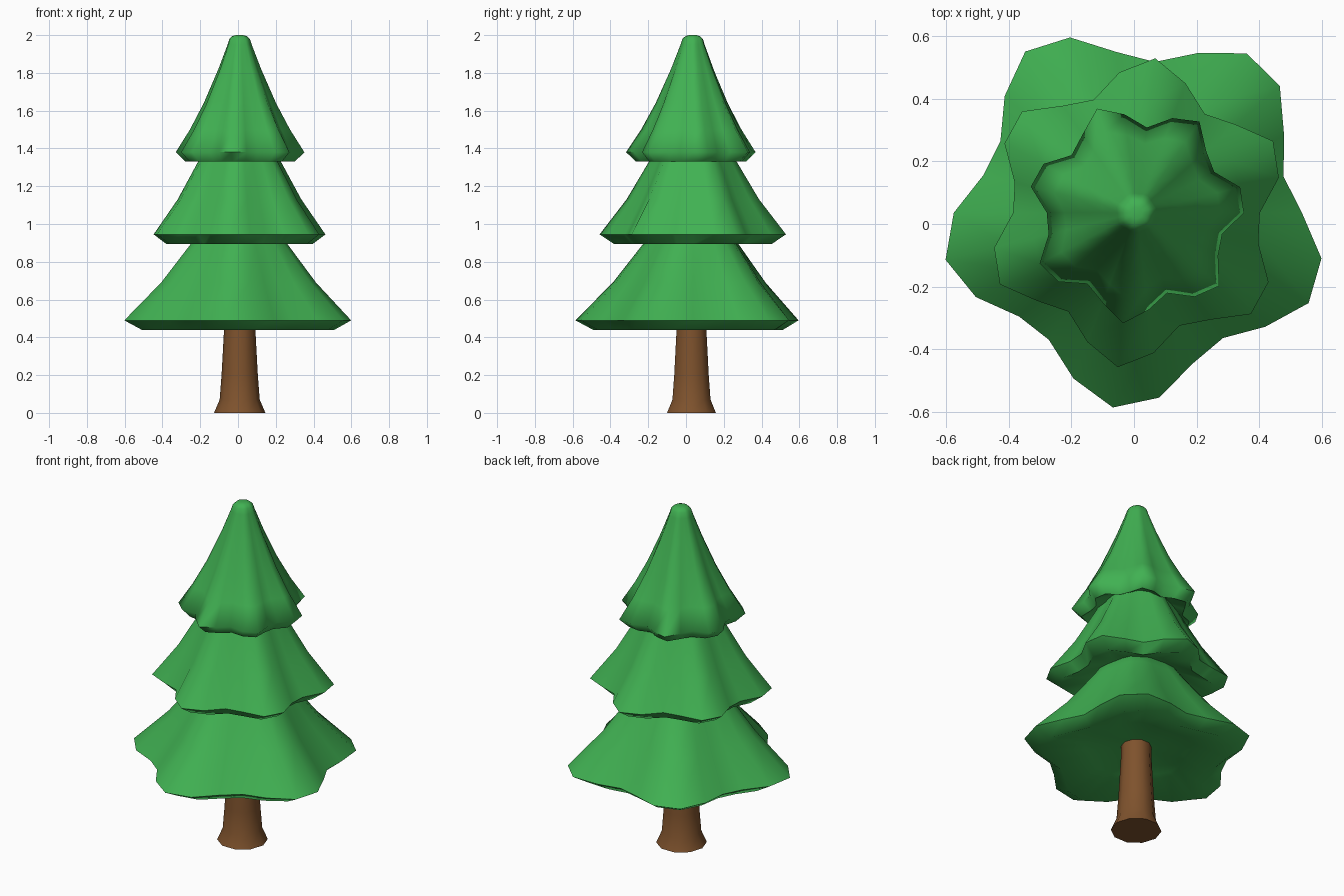
import bpy
import bmesh
from math import cos, sin, radians, tau

default = bpy.data.objects.get("Cube")
if default:
    bpy.data.objects.remove(default, do_unlink=True)


def make_material(name, colour):
    mat = bpy.data.materials.new(name)
    mat.use_nodes = True
    mat.diffuse_color = colour
    bsdf = mat.node_tree.nodes["Principled BSDF"]
    bsdf.inputs["Base Color"].default_value = colour
    bsdf.inputs["Roughness"].default_value = 0.9
    return mat


leaf_green = make_material("leaf green", (0.052, 0.44, 0.085, 1))
bark_brown = make_material("bark brown", (0.21, 0.085, 0.026, 1))


def lathe(name, profile, sides, centre, material, lobes=0, phase=0.0, wave=0.0):
    """Revolve (radius, z) pairs; the radius swells into lobes that fade inward."""
    bm = bmesh.new()
    widest = max(r for r, z in profile)
    rings = []
    for r, z in profile:
        ring = []
        for i in range(sides):
            a = tau * i / sides
            fade = (r / widest) ** 0.8
            swell = 1 + wave * fade * cos(lobes * (a - radians(phase)))
            ring.append(bm.verts.new((r * swell * cos(a), r * swell * sin(a), z)))
        rings.append(ring)
    for low, high in zip(rings, rings[1:]):
        for i in range(sides):
            j = (i + 1) % sides
            bm.faces.new((low[i], low[j], high[j], high[i]))
    # Close both ends
    bm.faces.new(rings[0][::-1])
    bm.faces.new(rings[-1])
    bmesh.ops.recalc_face_normals(bm, faces=bm.faces)

    mesh = bpy.data.meshes.new(name)
    bm.to_mesh(mesh)
    bm.free()
    mesh.materials.append(material)
    mesh.shade_smooth()
    mesh.set_sharp_from_angle(angle=radians(64))
    obj = bpy.data.objects.new(name, mesh)
    obj.location = (*centre, 0)
    bpy.context.collection.objects.link(obj)
    return obj


def foliage_tier(name, radius, base, slope, lobes, phase):
    """Lobed skirt with a shallow hollow underside and a chamfered rim."""
    underside = [(0.09, base + 0.08), (radius * 0.5, base + 0.06),
                 (radius * 0.86, base)]
    rim = [(radius, base + 0.05)]
    upper = [(radius * f, z) for f, z in slope]
    lathe(name, underside + rim + upper, 26, (0.008, 0.036), leaf_green,
          lobes, phase, 0.13)


# Trunk with a flared foot
lathe("trunk", [(0.136, 0), (0.106, 0.07), (0.096, 0.2), (0.083, 0.44), (0.08, 0.6)],
      10, (0.009, 0.029), bark_brown)

# Three stacked tiers, each with one more lobe than the one below
foliage_tier("lower_foliage", 0.556, 0.44,
             [(0.70, 0.69), (0.44, 0.9), (0.22, 1.1)], 5, 49.5)
foliage_tier("middle_foliage", 0.44, 0.895,
             [(0.73, 1.13), (0.495, 1.33), (0.23, 1.58)], 6, 23.9)
foliage_tier("upper_foliage", 0.315, 1.33,
             [(0.79, 1.5), (0.58, 1.64), (0.35, 1.82), (0.2, 1.95),
              (0.17, 1.98), (0.12, 1.995), (0.06, 2.0)], 7, 6.6)
